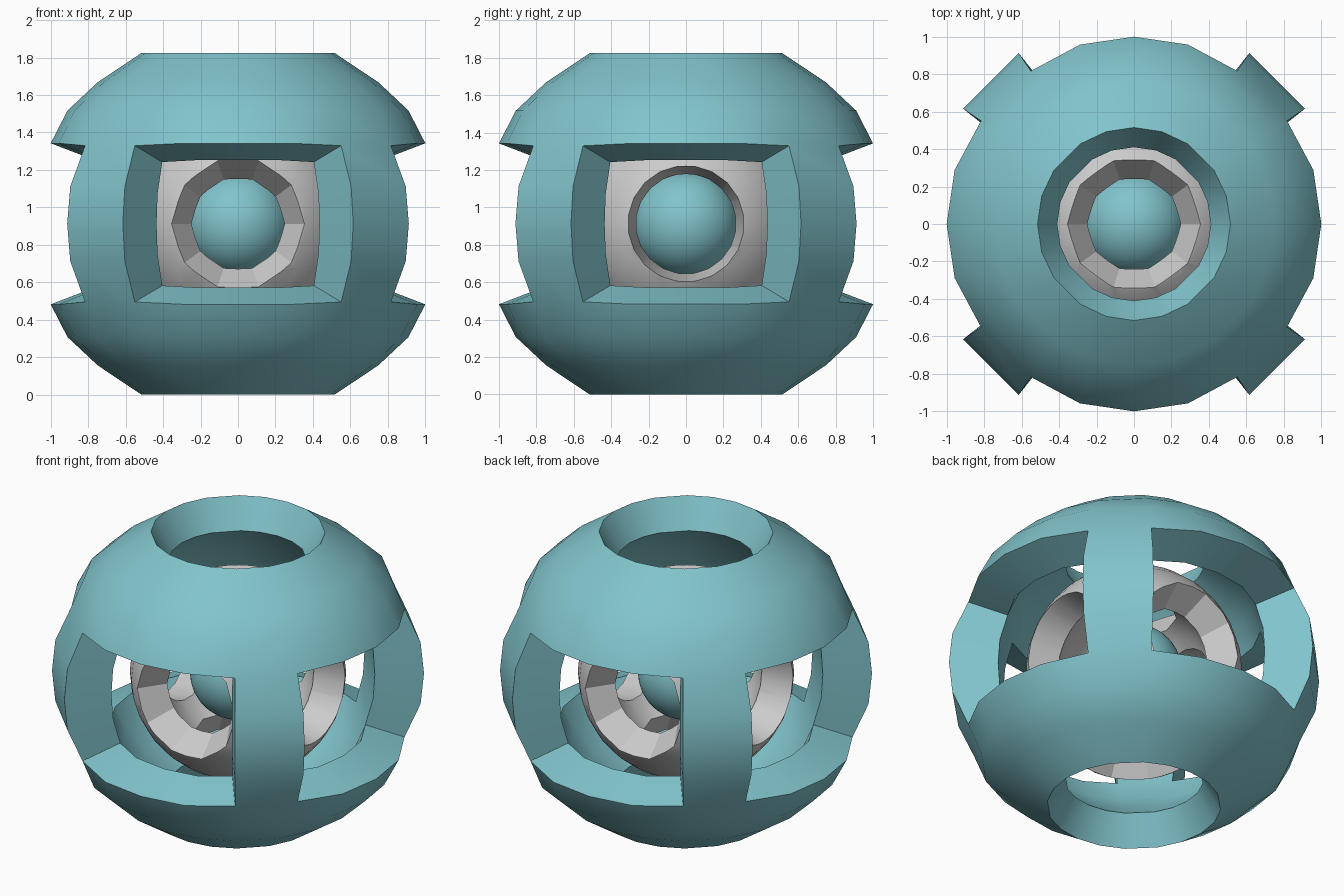
import bpy, bmesh
from math import sin, cos, radians, pi
from mathutils import Vector, Matrix

if "Cube" in bpy.data.objects:
    bpy.data.objects.remove(bpy.data.objects["Cube"])

CZ = 0.9125
teal = bpy.data.materials.new("teal")
teal.diffuse_color = (0.22, 0.55, 0.60, 1)
teal.use_nodes = True
teal.node_tree.nodes["Principled BSDF"].inputs["Base Color"].default_value = teal.diffuse_color


def finish(bm, name, mat=None, smooth=True):
    me = bpy.data.meshes.new(name)
    bm.to_mesh(me)
    bm.free()
    ob = bpy.data.objects.new(name, me)
    bpy.context.collection.objects.link(ob)
    if mat:
        me.materials.append(mat)
    bpy.ops.object.select_all(action='DESELECT')
    ob.select_set(True)
    bpy.context.view_layer.objects.active = ob
    if smooth:
        bpy.ops.object.shade_smooth_by_angle(angle=radians(28))
    return ob


# Outer cage: two caps joined by four diagonal struts
# rows: outer radius, outer height, inner radius, inner height
half = [(0.515, 0.9125, 0.41, 0.73), (0.75, 0.755, 0.575, 0.60),
        (0.91, 0.605, 0.69, 0.475), (1.0, 0.43, 0.765, 0.34)]
strut = [(1.08, 0.2, 0.80, 0.16), (1.10, 0, 0.81, 0), (1.08, -0.2, 0.80, -0.16)]
rows = half + strut + [(a, -b, c, -d) for a, b, c, d in reversed(half)]
angles = [(q * 90 + a, q * 90 + a * k) for q in range(4)
          for a, k in ((-34, 0.955), (-16.8, 1), (0, 1), (16.8, 1), (34, 0.955))]

bm = bmesh.new()
outer, inner = {}, {}


def vert(i, j, side):
    cache = (outer, inner)[side]
    j %= 20
    if (i, j) not in cache:
        r, z = rows[i][side * 2:side * 2 + 2]
        if i in (3, 7) and j % 5 in (0, 4):
            r, z = r * 0.985, z * 0.97
        a = radians(angles[j][side])
        cache[i, j] = bm.verts.new((r * cos(a), r * sin(a), z + CZ))
    return cache[i, j]


edges = {}
for i in range(len(rows) - 1):
    for j in range(20):
        if 3 <= i < 7 and j % 5 != 4:
            continue
        q = [(i, j), (i + 1, j), (i + 1, (j + 1) % 20), (i, (j + 1) % 20)]
        bm.faces.new([vert(*k, 0) for k in q])
        bm.faces.new([vert(*k, 1) for k in reversed(q)])
        for a, b in zip(q, q[1:] + q[:1]):
            edges[a, b] = True
# rim walls along every open edge
for a, b in edges:
    if (b, a) not in edges:
        bm.faces.new([vert(*b, 0), vert(*a, 0), vert(*a, 1), vert(*b, 1)])
finish(bm, "outer_cage", teal)

# Inner grey shell: hollow sphere with six funnel openings
bm = bmesh.new()
place = Matrix.Translation((0, 0, CZ))
bmesh.ops.create_uvsphere(bm, u_segments=32, v_segments=16, radius=0.64, matrix=place)
cavity = bmesh.ops.create_uvsphere(bm, u_segments=32, v_segments=16, radius=0.45, matrix=place)
bmesh.ops.reverse_faces(bm, faces=list({f for v in cavity["verts"] for f in v.link_faces}))
shell = finish(bm, "inner_shell", smooth=False)

for axis in ((1, 0, 0), (-1, 0, 0), (0, 1, 0), (0, -1, 0), (0, 0, 1), (0, 0, -1)):
    d = Vector(axis)
    if axis[0]:
        r1, r2, n = 0.222, 0.387, 20
    else:
        r1, r2, n = 0.10, 0.60, 10
    bm = bmesh.new()
    m = place @ Matrix.Translation(d * 0.525) @ d.to_track_quat('Z', 'Y').to_matrix().to_4x4()
    bmesh.ops.create_cone(bm, cap_ends=True, segments=n, radius1=r1, radius2=r2,
                          depth=0.75, matrix=m @ Matrix.Rotation(pi / n, 4, 'Z'))
    cutter = finish(bm, "opening_cutter", smooth=False)
    cutter.hide_render = True
    mod = shell.modifiers.new("opening", 'BOOLEAN')
    mod.operation = 'DIFFERENCE'
    mod.solver = 'EXACT'
    mod.object = cutter
    bpy.context.view_layer.objects.active = shell
    bpy.ops.object.modifier_apply(modifier=mod.name)
    bpy.data.objects.remove(cutter)
bpy.ops.object.select_all(action='DESELECT')
shell.select_set(True)
bpy.ops.object.shade_smooth_by_angle(angle=radians(25))

# Ball floating in the centre
bm = bmesh.new()
bmesh.ops.create_uvsphere(bm, u_segments=32, v_segments=16, radius=0.285, matrix=place)
finish(bm, "centre_ball", teal)
